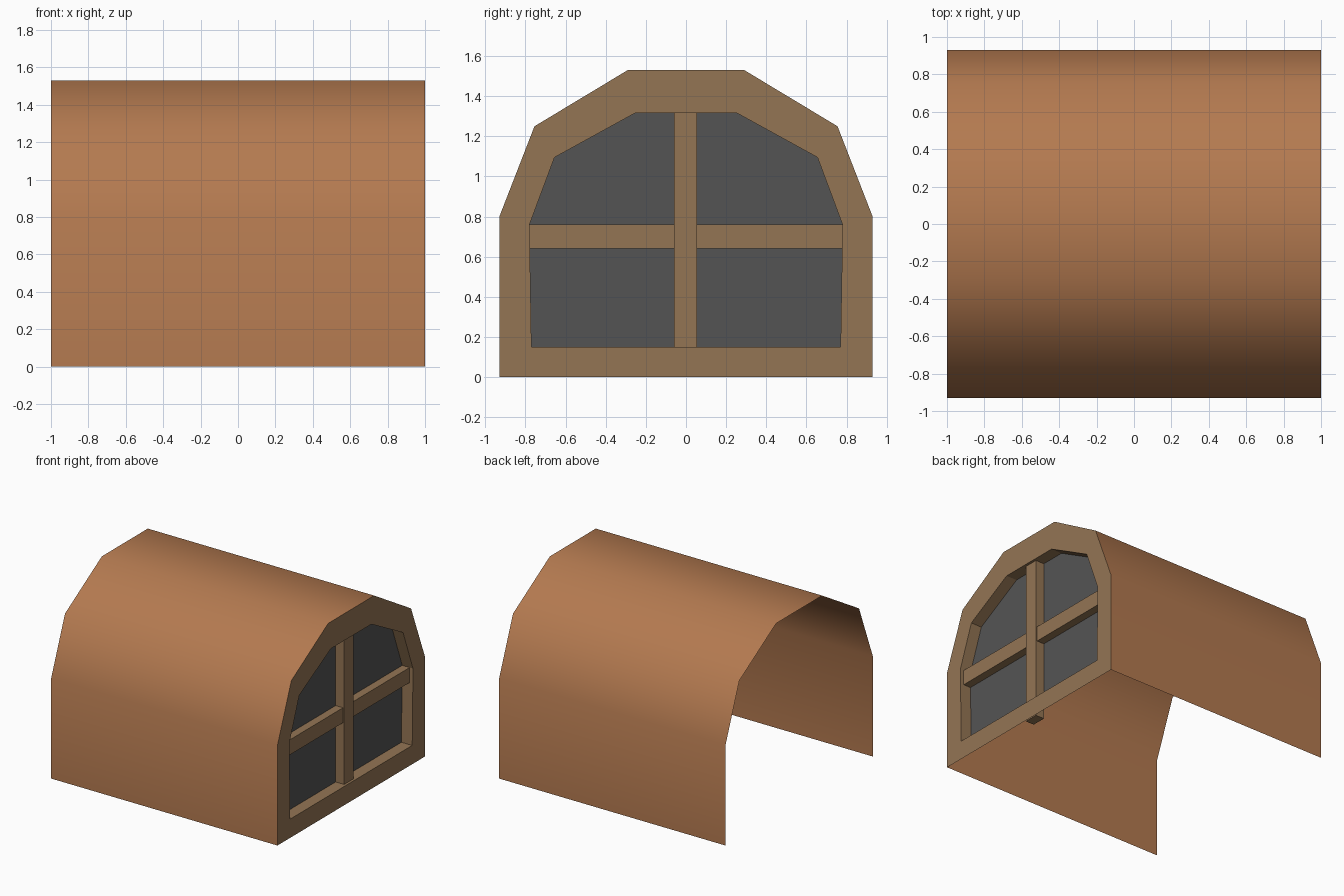
import bpy
import bmesh

if "Cube" in bpy.data.objects:
    bpy.data.objects.remove(bpy.data.objects["Cube"])


def material(name, srgb):
    color = [((c / 255 + 0.055) / 1.055) ** 2.4 for c in srgb] + [1.0]
    mat = bpy.data.materials.new(name)
    mat.use_nodes = True
    mat.diffuse_color = color
    mat.node_tree.nodes["Principled BSDF"].inputs["Base Color"].default_value = color
    return mat


ROOF = material("terracotta_brown", (180, 122, 80))
WOOD = material("wood_brown", (148, 117, 84))
GLASS = material("dark_grey_glass", (84, 84, 84))


def make_object(name, bm, mat):
    mesh = bpy.data.meshes.new(name)
    bm.to_mesh(mesh)
    bm.free()
    mesh.materials.append(mat)
    obj = bpy.data.objects.new(name, mesh)
    bpy.context.collection.objects.link(obj)
    return obj


def arch(half):
    """Full arch outline (y, z), from the lower +y corner over to the lower -y one."""
    return half + [(-y, z) for y, z in reversed(half)]


def ring(bm, outline, x):
    return [bm.verts.new((x, y, z)) for y, z in outline]


def bridge(bm, a, b, closed=True):
    count = len(a) if closed else len(a) - 1
    for i in range(count):
        j = (i + 1) % len(a)
        bm.faces.new((a[i], a[j], b[j], b[i]))


def box(name, x, y, z, mat):
    bm = bmesh.new()
    bmesh.ops.create_cube(bm, size=1)
    for v in bm.verts:
        v.co = [r[0] if c < 0 else r[1] for c, r in zip(v.co, (x, y, z))]
    return make_object(name, bm, mat)


outer = arch([(0.93, 0), (0.93, 0.8), (0.755, 1.25), (0.29, 1.53)])
inner = arch([(0.77, 0.15), (0.78, 0.76), (0.655, 1.095), (0.255, 1.315)])
END = 1.0
GLASS_X = END - 0.095

# Curved roof and walls: an open sheet without floor or far end
bm = bmesh.new()
bridge(bm, ring(bm, outer, -END), ring(bm, outer, END), closed=False)
shell = make_object("arched_roof", bm, ROOF)
shell.data.shade_smooth()

# Window frame: flat border plus the reveal running back to the glass
bm = bmesh.new()
border = ring(bm, inner, END)
bridge(bm, ring(bm, outer, END), border)
bridge(bm, border, ring(bm, inner, GLASS_X))
make_object("window_frame", bm, WOOD)

# Glass pane
bm = bmesh.new()
bm.faces.new(ring(bm, inner, GLASS_X))
make_object("window_glass", bm, GLASS)

# Crossed window bars, the upright one slightly in front
box("vertical_bar", (GLASS_X, END - 0.02), (-0.06, 0.055), (0.01, 1.33), WOOD)
box("horizontal_bar", (GLASS_X, END - 0.03), (-0.78, 0.78), (0.64, 0.76), WOOD)
